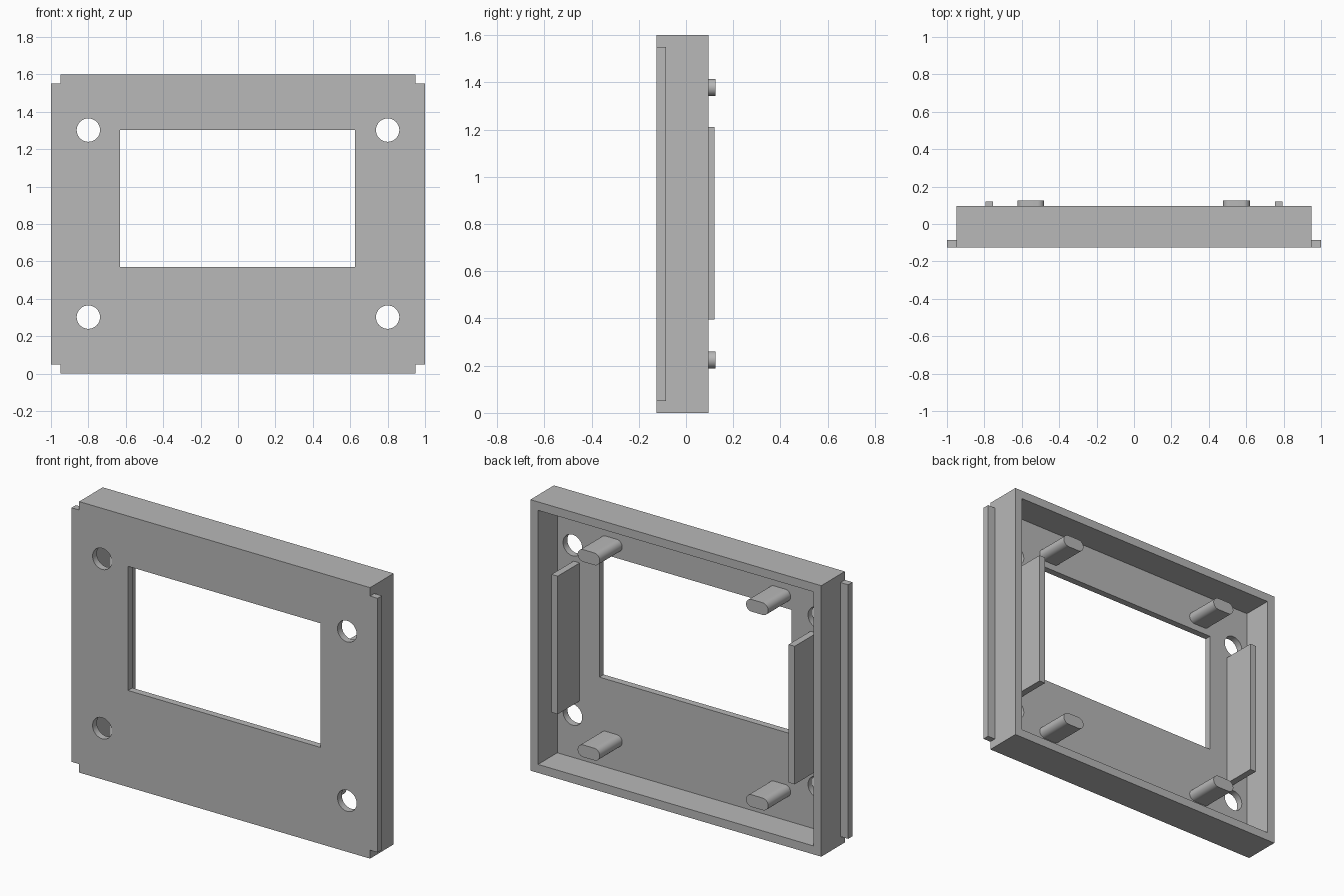
import bpy
import bmesh
from math import cos, sin, pi

default = bpy.data.objects.get("Cube")
if default:
    bpy.data.objects.remove(default, do_unlink=True)

# Single plain grey plastic
grey = bpy.data.materials.new("grey plastic")
grey.use_nodes = True
colour = (0.48, 0.48, 0.48, 1)
grey.diffuse_color = colour
grey.node_tree.nodes["Principled BSDF"].inputs["Base Color"].default_value = colour

FRONT, PANEL_BACK, RIM = -0.125, -0.085, 0.095
HEIGHT, HALF_WIDTH, WALL = 1.6, 0.95, 0.05


def rect(x0, x1, z0, z1):
    return [(x0, z0), (x1, z0), (x1, z1), (x0, z1)]


def slot(cx, cz, radius, half_straight=0.0, steps=24):
    """Outline of a circle, or of a stadium when half_straight is set."""
    points = []
    for side in (1, -1):
        for i in range(steps + 1):
            a = pi * i / steps - pi / 2
            points.append((cx + side * (half_straight + radius * cos(a)),
                           cz + side * radius * sin(a)))
        if not half_straight:
            points.pop()
    return points


def prism(name, outline, y0, y1):
    """Extrude an x-z outline from y0 to y1."""
    bm = bmesh.new()
    face = bm.faces.new([bm.verts.new((x, y0, z)) for x, z in outline])
    new = bmesh.ops.extrude_face_region(bm, geom=[face])["geom"]
    moved = [v for v in new if isinstance(v, bmesh.types.BMVert)]
    bmesh.ops.translate(bm, verts=moved, vec=(0, y1 - y0, 0))
    bmesh.ops.recalc_face_normals(bm, faces=bm.faces)
    mesh = bpy.data.meshes.new(name)
    bm.to_mesh(mesh)
    bm.free()
    mesh.materials.append(grey)
    obj = bpy.data.objects.new(name, mesh)
    bpy.context.collection.objects.link(obj)
    return obj


def smooth(obj):
    bpy.ops.object.select_all(action="DESELECT")
    obj.select_set(True)
    bpy.context.view_layer.objects.active = obj
    bpy.ops.object.shade_smooth_by_angle(angle=pi / 6)


def cut(target, cutter):
    """Subtract the cutter from the target and remove it."""
    cutter.hide_render = True
    mod = target.modifiers.new("cut", "BOOLEAN")
    mod.operation, mod.solver, mod.object = "DIFFERENCE", "EXACT", cutter
    bpy.context.view_layer.objects.active = target
    bpy.ops.object.modifier_apply(modifier=mod.name)
    bpy.data.objects.remove(cutter, do_unlink=True)


# Tray-shaped bezel, open at the back
body = prism("bezel_body", rect(-HALF_WIDTH, HALF_WIDTH, 0, HEIGHT), FRONT, RIM)
inner = HALF_WIDTH - WALL
cut(body, prism("cavity_cutter", rect(-inner, inner, WALL, HEIGHT - WALL), PANEL_BACK, 0.3))

# Display window and four screw holes
cut(body, prism("window_cutter", rect(-0.63, 0.625, 0.57, 1.303), -0.3, 0.3))
for x in (-0.8, 0.8):
    for z in (0.302, 1.302):
        cut(body, prism("hole_cutter", slot(x, z, 0.0625), -0.3, 0.0))
smooth(body)

for side, name in ((1, "left"), (-1, "right")):
    # Thin mounting flange along the front edge
    prism(name + "_flange", rect(*sorted((side * HALF_WIDTH, side)), 0.05, 1.55),
          FRONT, PANEL_BACK)
    # Upright rail inside the tray
    prism(name + "_rail", rect(*sorted((side * 0.754, side * 0.794)), 0.395, 1.21),
          PANEL_BACK, 0.12)
    # Rounded support posts
    for z, level in ((0.225, "lower"), (1.378, "upper")):
        smooth(prism(f"{name}_{level}_post", slot(side * 0.55 - 0.002, z, 0.036, 0.036),
                     PANEL_BACK, 0.125))
